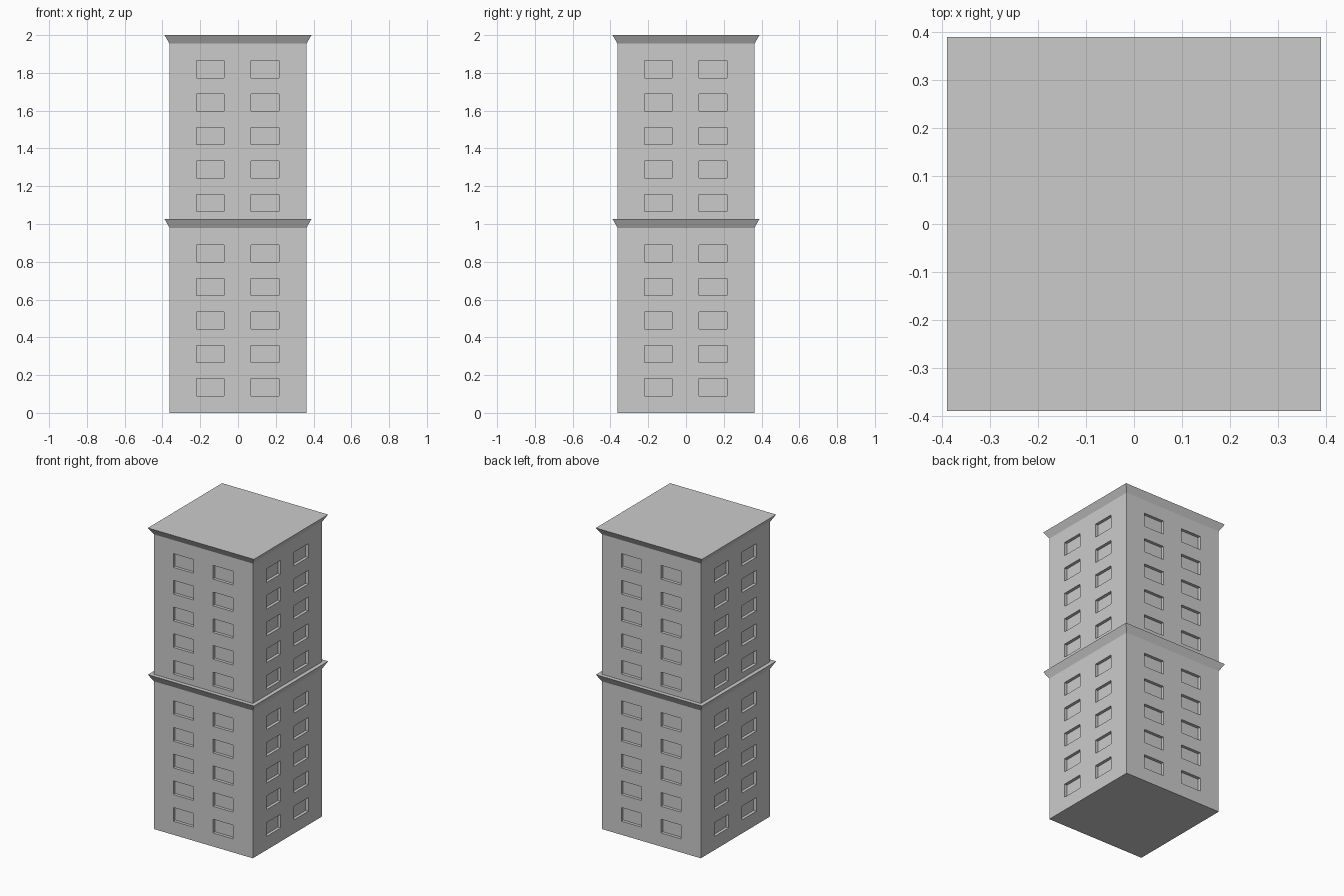
import bpy, bmesh
from math import pi
from mathutils import Matrix

if "Cube" in bpy.data.objects:
    bpy.data.objects.remove(bpy.data.objects["Cube"])

HALF, LIP, DEPTH = 0.363, 0.389, 0.02
XS = [-HALF, -0.221, -0.073, 0.07, 0.218, HALF]
PITCH, WIN_H = 0.177, 0.091


def make_object(name, bm):
    bmesh.ops.remove_doubles(bm, verts=bm.verts, dist=1e-5)
    bmesh.ops.recalc_face_normals(bm, faces=bm.faces)
    me = bpy.data.meshes.new(name)
    bm.to_mesh(me)
    bm.free()
    ob = bpy.data.objects.new(name, me)
    bpy.context.collection.objects.link(ob)
    return ob


def quad(bm, pts, rot):
    bm.faces.new([bm.verts.new(rot @ Matrix.Translation(p).to_translation()) for p in pts])


def tier(name, z0, z1, first_sill):
    """Four walls with two columns of five recessed windows each."""
    bm = bmesh.new()
    zs = [z0]
    for k in range(5):
        sill = first_sill + k * PITCH
        zs += [sill, sill + WIN_H]
    zs.append(z1)
    for side in range(4):
        rot = Matrix.Rotation(side * pi / 2, 3, 'Z')
        f, b = -HALF, -HALF + DEPTH
        for i in range(5):
            for j in range(len(zs) - 1):
                c = [(XS[i], zs[j]), (XS[i + 1], zs[j]),
                     (XS[i + 1], zs[j + 1]), (XS[i], zs[j + 1])]
                if i % 2 and j % 2:
                    # window pane and its four reveals
                    quad(bm, [(x, b, z) for x, z in c], rot)
                    for (xa, za), (xb, zb) in zip(c, c[1:] + c[:1]):
                        quad(bm, [(xa, f, za), (xb, f, zb), (xb, b, zb), (xa, b, za)], rot)
                else:
                    quad(bm, [(x, f, z) for x, z in c], rot)
    # close floor and ceiling
    bmesh.ops.remove_doubles(bm, verts=bm.verts, dist=1e-5)
    bmesh.ops.holes_fill(bm, edges=[e for e in bm.edges if e.is_boundary], sides=0)
    return make_object(name, bm)


def cornice(name, z0, z1):
    """Square band flaring outwards to its top edge."""
    bm = bmesh.new()
    bmesh.ops.create_cube(bm, size=2)
    for v in bm.verts:
        top = v.co.z > 0
        r = LIP if top else HALF
        v.co = (v.co.x * r, v.co.y * r, z1 if top else z0)
    return make_object(name, bm)


tier("lower_walls", 0.0, 0.98, 0.09)
cornice("middle_cornice", 0.98, 1.027)
tier("upper_walls", 1.027, 1.955, 1.066)
cornice("roof_cornice", 1.955, 2.0)
